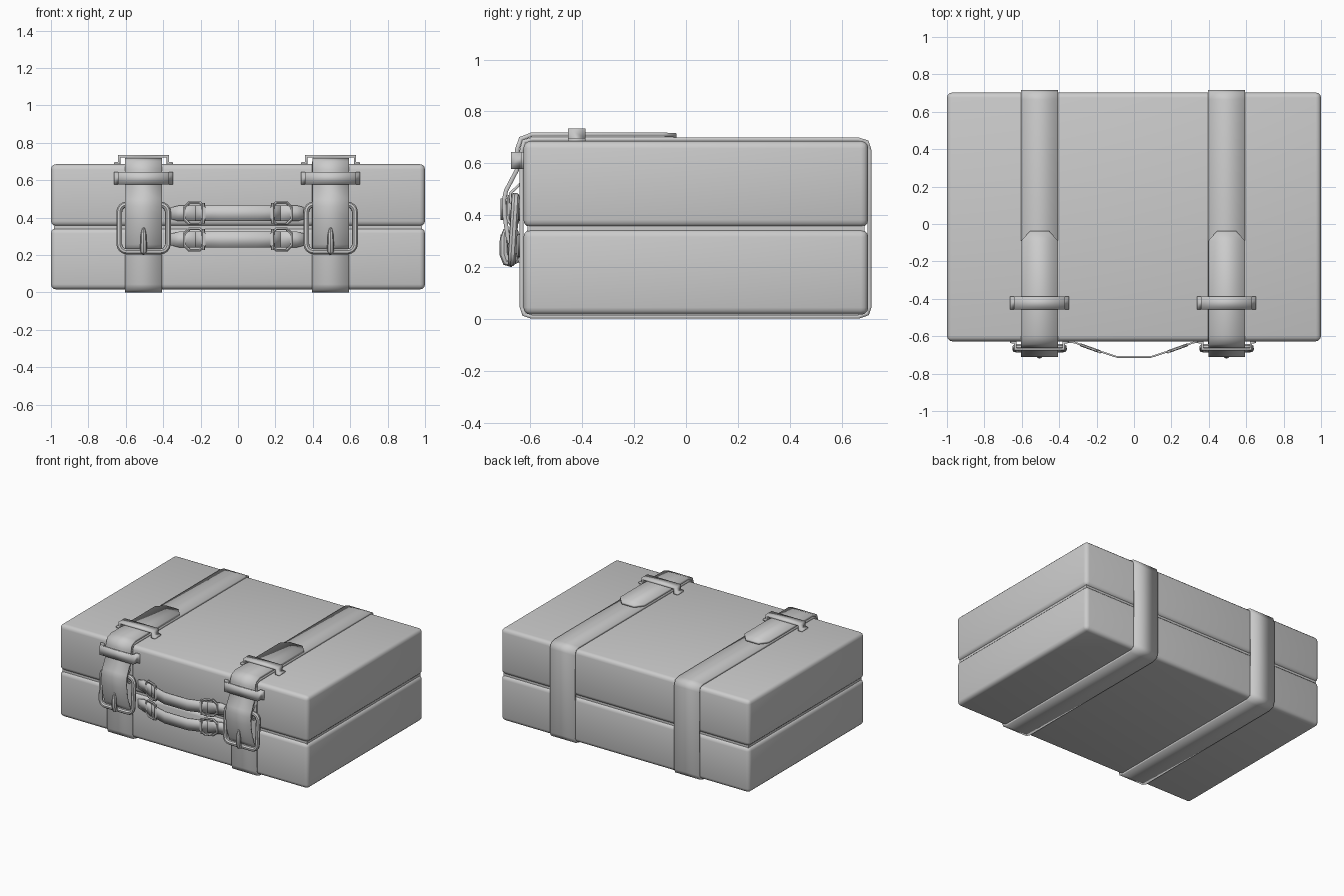
import bpy, bmesh, math
from mathutils import Vector

if "Cube" in bpy.data.objects:
    bpy.data.objects.remove(bpy.data.objects["Cube"])


def finish(ob, mods=()):
    bpy.ops.object.select_all(action='DESELECT')
    ob.select_set(True)
    bpy.context.view_layer.objects.active = ob
    bpy.ops.object.shade_smooth_by_angle(angle=math.radians(35))


def box(name, lo, hi, bevel=0.0):
    lo, hi = Vector(lo), Vector(hi)
    bpy.ops.mesh.primitive_cube_add(size=1, location=(lo + hi) / 2)
    ob = bpy.context.object
    ob.name = name
    ob.scale = hi - lo
    bpy.ops.object.transform_apply(location=False, rotation=False, scale=True)
    if bevel:
        m = ob.modifiers.new("Bevel", 'BEVEL')
        m.width, m.segments = bevel, 3
        bpy.ops.object.modifier_apply(modifier="Bevel")
    finish(ob)
    return ob


def ribbon(name, pts, half, axis, thick, closed=False):
    """Strip along pts, spread sideways along axis; half is one width or one per point."""
    axis = Vector(axis)
    halves = half if isinstance(half, list) else [half] * len(pts)
    bm = bmesh.new()
    rows = [(bm.verts.new(Vector(p) - axis * h), bm.verts.new(Vector(p) + axis * h))
            for p, h in zip(pts, halves)]
    n = len(rows)
    for i in range(n if closed else n - 1):
        a, b = rows[i], rows[(i + 1) % n]
        bm.faces.new((a[0], a[1], b[1], b[0]))
    me = bpy.data.meshes.new(name)
    bm.to_mesh(me)
    bm.free()
    ob = bpy.data.objects.new(name, me)
    bpy.context.collection.objects.link(ob)
    m = ob.modifiers.new("Solidify", 'SOLIDIFY')
    m.thickness, m.offset, m.use_even_offset = thick, 0, True
    finish(ob)
    return ob


def tube(name, pts, radius, closed=True, taper=None, res=2):
    cu = bpy.data.curves.new(name, 'CURVE')
    cu.dimensions = '3D'
    cu.bevel_depth, cu.bevel_resolution, cu.use_fill_caps = radius, res, True
    sp = cu.splines.new('POLY')
    sp.points.add(len(pts) - 1)
    for i, p in enumerate(pts):
        sp.points[i].co = (*p, 1)
        sp.points[i].radius = taper[i] if taper else 1
    sp.use_cyclic_u = closed
    ob = bpy.data.objects.new(name, cu)
    bpy.context.collection.objects.link(ob)
    bpy.ops.object.select_all(action='DESELECT')
    ob.select_set(True)
    bpy.context.view_layer.objects.active = ob
    bpy.ops.object.convert(target='MESH')
    finish(bpy.context.object)


def rounded_rect(hw, hh, r, steps):
    out = []
    for k, (sx, sy) in enumerate([(1, 1), (-1, 1), (-1, -1), (1, -1)]):
        for s in range(steps + 1):
            a = math.pi / 2 * (k + s / steps)
            out.append((sx * (hw - r) + r * math.cos(a), sy * (hh - r) + r * math.sin(a)))
    return out


# Case halves and the recessed seam between them
box("case_base", (-1, -0.627, 0.016), (1, 0.703, 0.344), 0.028)
box("case_lid", (-1, -0.627, 0.354), (1, 0.703, 0.686), 0.028)
box("seam_core", (-0.985, -0.612, 0.3), (0.985, 0.688, 0.4))

# Strap paths in (y, z)
LOOP = [(-0.634, 0.045), (-0.625, 0.018), (-0.595, 0.008), (0.665, 0.008), (0.699, 0.02),
        (0.708, 0.045), (0.708, 0.65), (0.698, 0.682), (0.665, 0.692), (-0.595, 0.692),
        (-0.625, 0.684), (-0.634, 0.65)]
TAIL = [(-0.037, 0.708), (-0.09, 0.711), (-0.595, 0.711), (-0.637, 0.695), (-0.651, 0.655),
        (-0.652, 0.575), (-0.694, 0.495), (-0.702, 0.46), (-0.70, 0.40), (-0.688, 0.32),
        (-0.668, 0.26), (-0.65, 0.215)]
HAT = [(-0.157, 0.004), (-0.13, 0.006), (-0.13, 0.042), (0.13, 0.042), (0.13, 0.006), (0.157, 0.004)]

for side, cx in (("left", -0.505), ("right", 0.495)):
    X = (1, 0, 0)
    ribbon(side + "_strap", [(cx, y, z) for y, z in LOOP], 0.099, X, 0.015, True)
    ribbon(side + "_strap_tail", [(cx, y, z) for y, z in TAIL],
           [0.05] + [0.098] * (len(TAIL) - 1), X, 0.016)
    # Keeper loops on the lid and on the front
    ribbon(side + "_top_keeper", [(cx + u, -0.422, 0.686 + h) for u, h in HAT], 0.034, (0, 1, 0), 0.012)
    ribbon(side + "_front_keeper", [(cx + u, -0.627 - h, 0.611) for u, h in HAT], 0.033, (0, 0, 1), 0.012)
    # Anchor loop that holds the buckle's top bar
    ribbon(side + "_buckle_anchor", [(cx, -0.632, 0.53), (cx, -0.65, 0.51), (cx, -0.678, 0.485),
                                     (cx, -0.676, 0.45), (cx, -0.645, 0.42)], 0.09, X, 0.01)
    # Buckle frame, leaning slightly outward at the bottom
    tube(side + "_buckle", [(cx + u, -0.665 - 0.06 * -v * 1.0, 0.345 + v)
                            for u, v in rounded_rect(0.13, 0.126, 0.04, 4)], 0.016)
    tube(side + "_buckle_prong", [(cx, -0.668, 0.215), (cx, -0.692, 0.222), (cx, -0.702, 0.25),
                                  (cx, -0.703, 0.31), (cx, -0.697, 0.345)],
         0.018, False, [0.9, 1, 1, 0.85, 0.4])

# Twin handles: one on the lid, one on the base
GRIP = [(0.235, -0.664), (0.17, -0.685), (0.09, -0.711)]
SLOPE = -0.33
for part, cz in (("lid", 0.423), ("base", 0.283)):
    path = [(-x, y) for x, y in GRIP] + [(x, y) for x, y in reversed(GRIP)]
    ribbon(part + "_handle", [(x, y, cz) for x, y in path], 0.042, (0, 0, 1), 0.009)
    for s in (-1, 1):
        ribbon(part + "_handle_tab", [(s * 0.36, -0.629, cz), (s * 0.315, -0.634, cz), (s * 0.225, -0.668, cz)],
               [0.03, 0.042, 0.042], (0, 0, 1), 0.009)
        tube(part + "_handle_ring", [(s * (0.232 + u), -0.665 + 0.36 * u, cz + v)
                                     for u, v in rounded_rect(0.053, 0.057, 0.025, 1)], 0.008, res=1)
        # Small pin across the ring
        tube(part + "_handle_pin", [(s * 0.185, -0.683, cz - 0.055), (s * 0.185, -0.683, cz + 0.055)],
             0.009, False, res=1)
